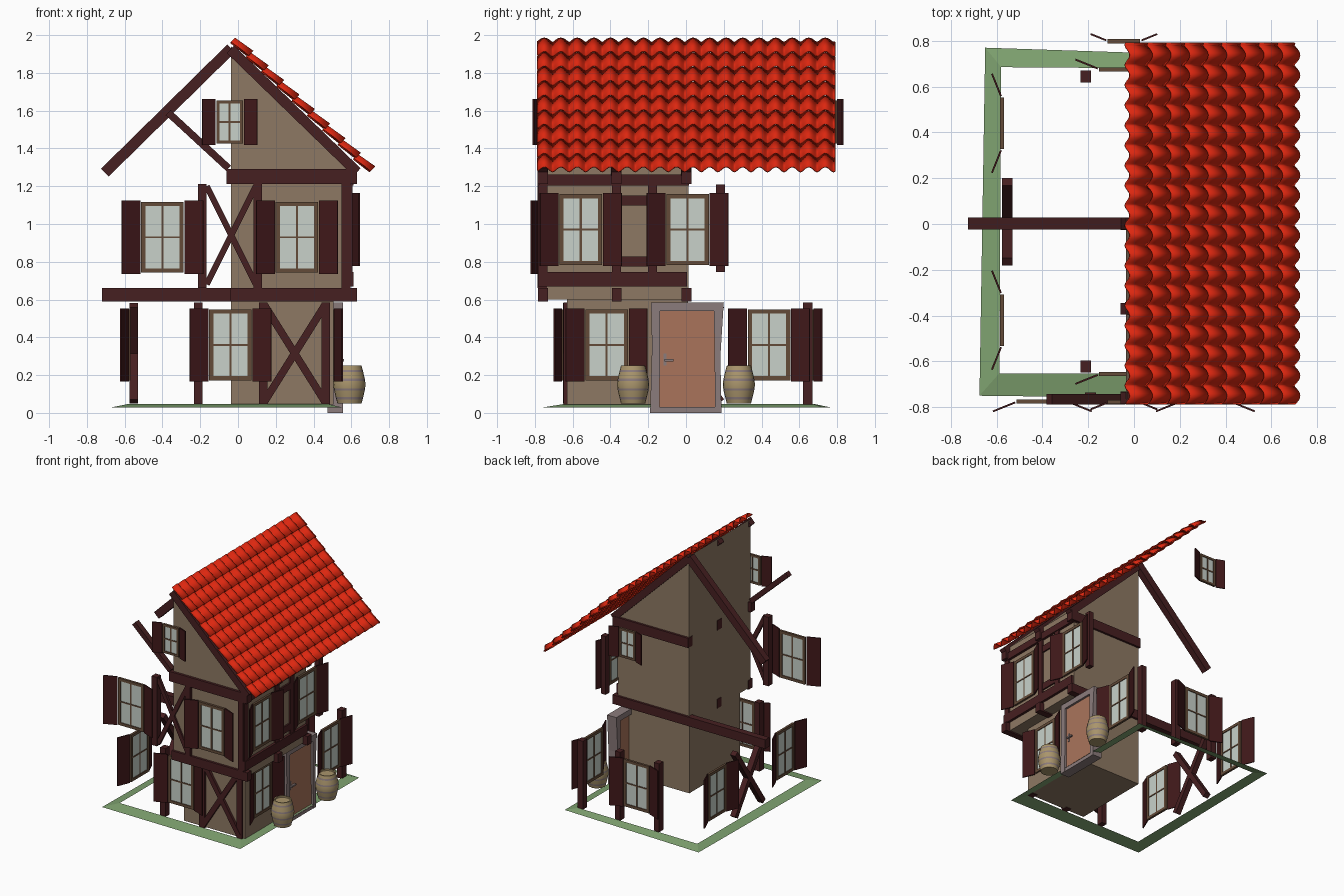
import bpy, bmesh, math
from mathutils import Matrix, Vector

if "Cube" in bpy.data.objects:
    bpy.data.objects.remove(bpy.data.objects["Cube"])

def mat(name, r, g, b):
    m = bpy.data.materials.new(name)
    m.diffuse_color = (r, g, b, 1)
    m.use_nodes = True
    m.node_tree.nodes["Principled BSDF"].inputs["Base Color"].default_value = m.diffuse_color
    return m

WALL = mat("plaster tan", .27, .19, .125)
TIMBER = mat("dark timber", .062, .014, .015)
SHUTTER = mat("shutter maroon", .05, .009, .010)
FRAME = mat("window frame brown", .125, .07, .04)
GLASS = mat("pale glass", .58, .64, .59)
ROOF = mat("red tile", .72, .02, .005)
GRASS = mat("grass green", .21, .36, .16)
DOOR = mat("door brown", .40, .175, .105)
STONE = mat("grey stone", .26, .20, .20)
BARREL = mat("barrel wood", .40, .30, .15)
CX = -.036                                   # ridge axis of the house

def finish(name, bm, mats, smooth=None):
    bmesh.ops.recalc_face_normals(bm, faces=bm.faces)
    me = bpy.data.meshes.new(name)
    bm.to_mesh(me)
    bm.free()
    for m in mats:
        me.materials.append(m)
    if smooth:
        me.shade_smooth()
        me.set_sharp_from_angle(angle=math.radians(smooth))
    ob = bpy.data.objects.new(name, me)
    bpy.context.collection.objects.link(ob)
    return ob

def add_box(bm, c, size, mi=0, rot=Matrix()):
    M = Matrix.Translation(c) @ rot @ Matrix.Diagonal((*size, 1))
    for v in bmesh.ops.create_cube(bm, size=1, matrix=M)['verts']:
        for f in v.link_faces:
            f.material_index = mi

def box(name, x0, x1, y0, y1, z0, z1, m=TIMBER):
    bm = bmesh.new()
    add_box(bm, ((x0+x1)/2, (y0+y1)/2, (z0+z1)/2), (x1-x0, y1-y0, z1-z0))
    return finish(name, bm, [m])

def bar(name, p, q, side, thick, m=TIMBER):
    """sloping timber from p to q"""
    p, q = Vector(p), Vector(q)
    d = q - p
    bm = bmesh.new()
    add_box(bm, (p+q)/2, (d.length, side, thick), 0, d.to_track_quat('X', 'Z').to_matrix().to_4x4())
    return finish(name, bm, [m])

def prism(name, pts, axis, a, b, m):
    """profile extruded along x (pts are y,z) or y (pts are x,z)"""
    bm = bmesh.new()
    vs = [bm.verts.new((a, u, v) if axis == 'x' else (u, a, v)) for u, v in pts]
    f = bm.faces.new(vs)
    r = bmesh.ops.extrude_face_region(bm, geom=[f])
    d = (b-a, 0, 0) if axis == 'x' else (0, b-a, 0)
    bmesh.ops.translate(bm, vec=d, verts=[g for g in r['geom'] if isinstance(g, bmesh.types.BMVert)])
    return finish(name, bm, [m])

# plastered quarter of the house
box("lower_wall", CX, .505, -.63, .01, .045, .61, WALL)
prism("upper_wall", [(CX, .6), (.592, .6), (.592, 1.32), (CX, 1.94)], 'y', -.765, .012, WALL)

# window with a pair of half-open shutters
def window(name, x, y, z, ang, w=.225, h=.375, sw=.105):
    bm = bmesh.new()
    t = .022 if w > .2 else .017
    add_box(bm, (0, 0, 0), (w-.01, .006, h-.01), 1)
    for s in (-1, 1):
        add_box(bm, (s*(w-t)/2, 0, 0), (t, .018, h))
        add_box(bm, (0, 0, s*(h-t)/2), (w, .018, t))
        a = math.radians(22)
        R = Matrix.Rotation(-s*a, 4, 'Z')
        hinge = Vector((s*(w/2+.006), -.004, 0))
        off = R @ Vector((s*sw/2, 0, 0))
        add_box(bm, hinge+off, (sw, .008, h+.012), 2, R)
    add_box(bm, (0, 0, 0), (.011, .014, h))
    add_box(bm, (0, 0, 0), (w, .014, .010))
    bm.transform(Matrix.Translation((x, y, z)) @ Matrix.Rotation(math.radians(ang), 4, 'Z'))
    finish(name, bm, [FRAME, GLASS, SHUTTER])

for i, x in enumerate((-.40, .312)):
    window(f"front_upper_window_{i}", x, -.775, .93, 0)
window("front_lower_window", CX-.004, -.655, .36, 0)
window("back_lower_window", CX-.004, .675, .36, 180)
window("front_attic_window", CX-.008, -.778, 1.54, 0, .142, .23, .074)
window("back_attic_window", CX-.008, .798, 1.54, 180, .142, .23, .074)
for i, y in enumerate((-.42, .44)):
    window(f"left_lower_window_{i}", -.577, y, .36, -90)
    window(f"right_lower_window_{i}", .508, y, .36, 90)
for i, y in enumerate((-.557, .008)):
    window(f"right_upper_window_{i}", .598, y, .97, 90)

# floor joists, tie beams and rafters on three lines
for i, y in enumerate((-.757, -.367, .003)):
    y0, y1 = y-.026, y+.026
    box(f"floor_joist_{i}", -.72 if i == 2 else CX-.004, .63, y0, y1, .59, .662)
    box(f"tie_beam_{i}", -.06 if i == 0 else CX-.004, .63, y0-.002, y1, 1.212, 1.29)
    bar(f"right_rafter_{i}", (CX-.004, y-.003, 1.925), (.63, y-.003, 1.275), .052, .055)
bar("left_rafter", (CX, .003, 1.93), (-.705, .003, 1.272), .052, .058)
bar("gable_strut_left", (-.37, -.765, 1.59), (-.05, -.765, 1.295), .045, .038)

# front upper framing with cross brace
for n, x in (("left", -.19), ("right", .105), ("corner", .572)):
    box(f"front_upper_post_{n}", x-.023, x+.023, -.785, -.735, .662, 1.212)
for s in (-1, 1):
    bar(f"front_upper_brace_{s}", (CX-s*.13, -.768, .68), (CX+s*.13, -.768, 1.2), .022, .032)

# front and back lower posts, front and left cross braces
for n, y in (("front", -.622), ("back", .645)):
    for i, x in enumerate((-.21, .134, .464)):
        box(f"{n}_lower_post_{i}", x-.023, x+.023, y-.026, y+.026, .04, .585)
for s in (-1, 1):
    bar(f"front_lower_brace_{s}", (.3-s*.16, -.635, .06), (.3+s*.16, -.635, .57), .03, .04)
    bar(f"left_lower_brace_{s}", (-.553, .01-s*.175, .06), (-.553, .01+s*.175, .57), .045, .04)

# right upper framing
box("right_sill_beam", .56, .612, -.784, .005, .67, .745)
box("right_top_plate", .56, .612, -.775, .015, 1.205, 1.262)
for i, y in enumerate((-.757, -.367, -.178, .182)):
    box(f"right_upper_post_{i}", .565, .606, y-.024, y+.024, .745, 1.21)
for i, z in enumerate((.802, 1.125)):
    box(f"right_upper_rail_{i}", .57, .604, -.35, -.19, z-.027, z+.027)

# barrel tile roof: wavy courses, each lapping over the next
P0, P1 = Vector((CX, 0, 1.965)), Vector((.695, 0, 1.272))
slope = P1 - P0
nrm = Vector((-slope.z, 0, slope.x)).normalized()
COLS, ROWS, STEPS = 18, 9, 10
bm = bmesh.new()
for r in range(ROWS):
    lines = []
    for k in (0, 1):
        line = []
        for j in range(COLS*STEPS + 1):
            t = (j % STEPS) / STEPS
            h = .030*math.sin(math.pi*t/.8) if t <= .8 else -.006
            p = P0 + slope*min(1, (r + k*1.06)/ROWS) + nrm*(h*(.85+.15*k) + .012*k)
            line.append(bm.verts.new((p.x, -.785 + j*.0875/STEPS, p.z)))
        lines.append(line)
    for j in range(COLS*STEPS):
        bm.faces.new((lines[0][j], lines[1][j], lines[1][j+1], lines[0][j+1]))
bmesh.ops.recalc_face_normals(bm, faces=bm.faces)
roof = finish("tile_roof", bm, [ROOF], 40)
sol = roof.modifiers.new("thickness", 'SOLIDIFY')
sol.thickness = .008
sol.offset = 0

# grass border, a ring sloping slightly outwards
bm = bmesh.new()
outer = [(-.675, -.75), (.555, -.765), (.56, .73), (-.65, .77)]
inner = [(-.588, -.652), (.48, -.652), (.48, .677), (-.58, .685)]
o = [bm.verts.new((x, y, .028)) for x, y in outer]
n = [bm.verts.new((x, y, .046)) for x, y in inner]
for i in range(4):
    j = (i+1) % 4
    bm.faces.new((o[i], o[j], n[j], n[i]))
finish("grass_border", bm, [GRASS])

# stone door surround, step, door and handle
for n, pts in (("left_jamb", [(-.19, 0), (-.14, 0), (-.137, .54), (-.185, .585), (-.18, .35)]),
               ("right_jamb", [(.155, 0), (.188, 0), (.182, .3), (.20, .585), (.148, .54)]),
               ("lintel", [(-.185, .585), (-.137, .54), (.148, .54), (.2, .585)])):
    prism("door_" + n, pts, 'x', .475, .557, STONE)
box("door_step", .475, .555, -.15, .17, .0, .03, STONE)
box("door", .495, .54, -.142, .158, .012, .545, DOOR)
box("handle_plate", .538, .545, -.118, -.104, .25, .315, STONE)
box("handle_lever", .545, .56, -.115, -.065, .272, .284, STONE)

# barrels with metal hoops and a sunken lid
prof = [(.0, .05), (.064, .05), (.07, .072), (.073, .084), (.081, .118), (.083, .13), (.085, .15),
        (.083, .17), (.081, .182), (.073, .216), (.07, .228), (.064, .25), (.055, .25), (.055, .238), (0, .238)]
for i, y in enumerate((-.28, .28)):
    bm = bmesh.new()
    vs = [bm.verts.new((r, 0, z)) for r, z in prof]
    es = [bm.edges.new(e) for e in zip(vs, vs[1:])]
    bmesh.ops.spin(bm, geom=vs+es, cent=(0, 0, 0), axis=(0, 0, 1), angle=math.tau, steps=20, use_duplicate=False)
    bmesh.ops.remove_doubles(bm, verts=bm.verts, dist=.0005)
    for f in bm.faces:
        d = abs(f.calc_center_median().z - .15)
        f.material_index = int(abs(d-.026) < .005 or abs(d-.072) < .005)
    bm.transform(Matrix.Translation((.59, y, 0)))
    finish(f"barrel_{i}", bm, [BARREL, STONE], 35)
